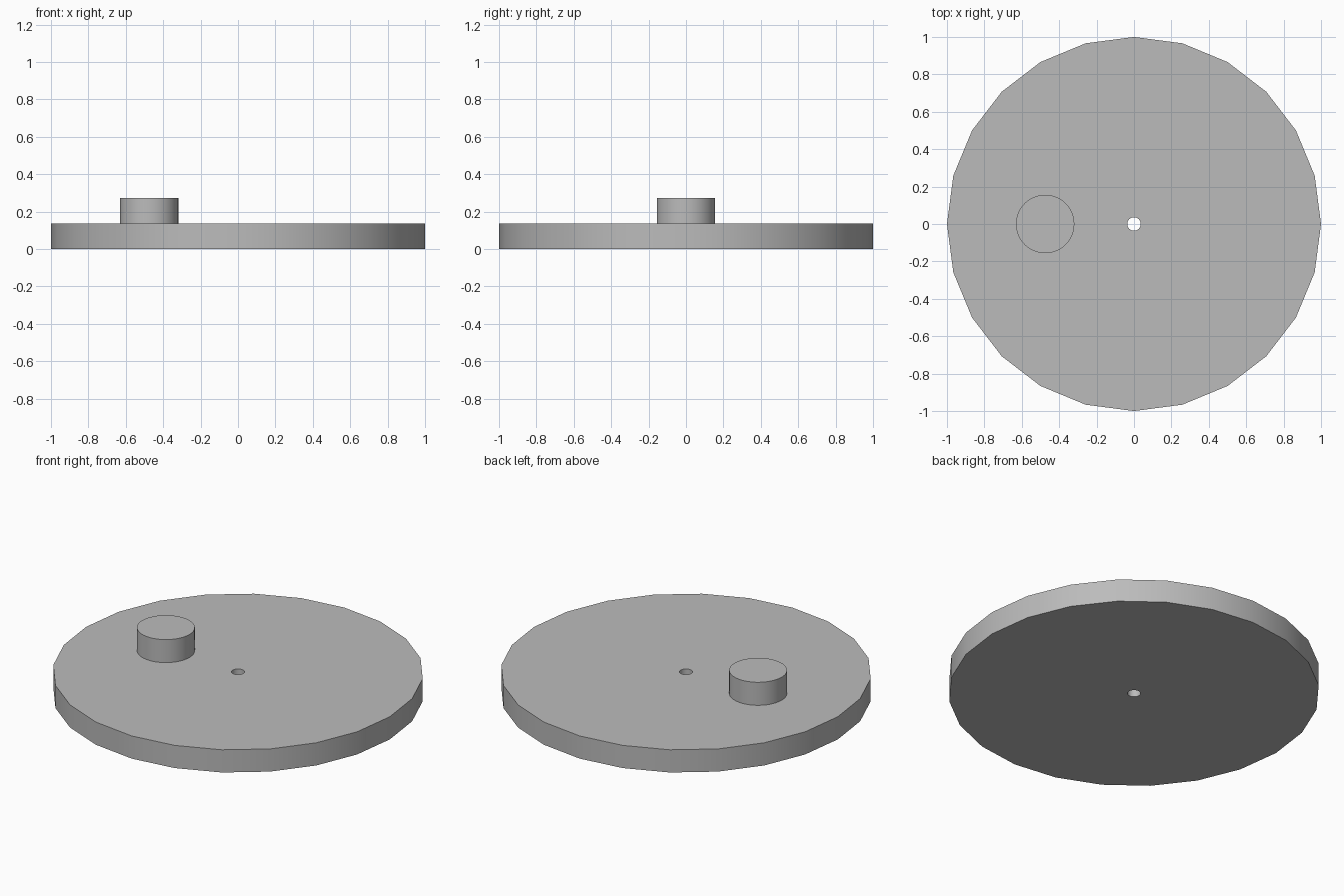
import bpy
import math

cube = bpy.data.objects.get("Cube")
if cube:
    bpy.data.objects.remove(cube, do_unlink=True)

grey = bpy.data.materials.new("plain_grey")
grey.use_nodes = True
GREY = (0.5, 0.5, 0.5, 1.0)
grey.diffuse_color = GREY
grey.node_tree.nodes["Principled BSDF"].inputs["Base Color"].default_value = GREY


def finish(name, verts, faces):
    """Make a smooth-sided, sharp-rimmed object from a mesh."""
    mesh = bpy.data.meshes.new(name)
    mesh.from_pydata(verts, [], faces)
    mesh.materials.append(grey)
    obj = bpy.data.objects.new(name, mesh)
    bpy.context.collection.objects.link(obj)
    bpy.ops.object.select_all(action="DESELECT")
    obj.select_set(True)
    bpy.context.view_layer.objects.active = obj
    bpy.ops.object.shade_smooth_by_angle(angle=math.radians(40))
    return obj


def ring(radius, z, sides, cx=0.0):
    steps = [2 * math.pi * i / sides for i in range(sides)]
    return [(cx + radius * math.cos(a), radius * math.sin(a), z) for a in steps]


def band(a, b, sides):
    """Quads joining ring number a to ring number b."""
    return [(a * sides + i, a * sides + (i + 1) % sides,
             b * sides + (i + 1) % sides, b * sides + i) for i in range(sides)]


# Wheel disc with a small axle hole through the middle
SIDES, THICK, HOLE = 24, 0.135, 0.036
rings = [(1.0, 0.0), (1.0, THICK), (HOLE, THICK), (HOLE, 0.0)]
verts = [v for r, z in rings for v in ring(r, z, SIDES)]
faces = [f for k in range(4) for f in band(k, (k + 1) % 4, SIDES)]
finish("wheel_disc", verts, faces)

# Round crank peg standing on the disc, left open where it meets the disc
PEG = 48
verts = ring(0.156, THICK, PEG, -0.475) + ring(0.156, 0.272, PEG, -0.475)
faces = band(0, 1, PEG) + [tuple(range(PEG, 2 * PEG))]
finish("crank_peg", verts, faces)
